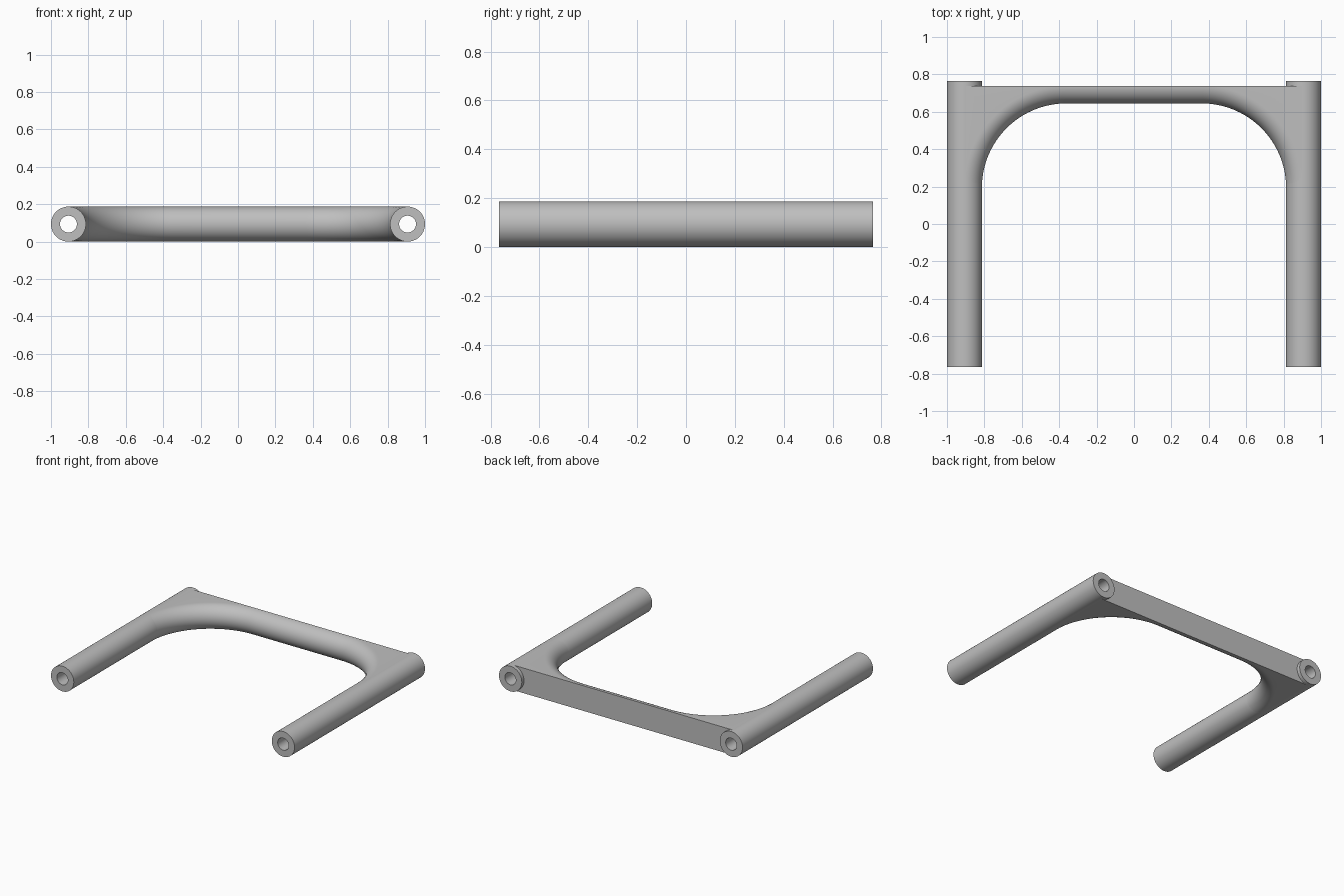
import bpy, bmesh, math
from mathutils import Vector, Matrix

if "Cube" in bpy.data.objects:
    bpy.data.objects.remove(bpy.data.objects["Cube"], do_unlink=True)

R = 0.0935            # tube outer radius
BORE = 0.045          # tube inner radius
TX = 1 - R            # tube axis offset
HALF = 0.765          # half tube length
BACK = 0.738          # flat rear face of the crossbar
BEND = 0.545          # bend radius of the crossbar centre line

grey = bpy.data.materials.new("plain grey")
grey.use_nodes = True
colour = (0.52, 0.52, 0.52, 1)
grey.diffuse_color = colour
grey.node_tree.nodes["Principled BSDF"].inputs["Base Color"].default_value = colour


def finish(bm, name):
    bmesh.ops.recalc_face_normals(bm, faces=bm.faces)
    mesh = bpy.data.meshes.new(name)
    bm.to_mesh(mesh)
    bm.free()
    obj = bpy.data.objects.new(name, mesh)
    bpy.context.collection.objects.link(obj)
    mesh.materials.append(grey)
    return obj


def smooth(obj):
    bpy.ops.object.select_all(action='DESELECT')
    obj.select_set(True)
    bpy.context.view_layer.objects.active = obj
    bpy.ops.object.shade_smooth_by_angle(angle=math.radians(30))


def skin(bm, rings, closed):
    pairs = list(zip(rings, rings[1:]))
    if closed:
        pairs.append((rings[-1], rings[0]))
    for a, b in pairs:
        n = len(a)
        for i in range(n):
            j = (i + 1) % n
            bm.faces.new((a[i], a[j], b[j], b[i]))


# Hollow side tube: a rectangular wall section revolved around the y axis
def tube(name, x, inner, outer, half):
    bm = bmesh.new()
    wall = [(inner, -half), (outer, -half), (outer, half), (inner, half)]
    steps = 96
    rings = []
    for k in range(steps):
        a = math.tau * k / steps
        rings.append([bm.verts.new((x + r * math.cos(a), y, R + r * math.sin(a)))
                      for r, y in wall])
    skin(bm, rings, True)
    return finish(bm, name)


for name, x in (("left_tube", TX), ("right_tube", -TX)):
    smooth(tube(name, x, BORE, R, HALF))

# Crossbar: a half-round front edge swept along two bends, with flat corner webs
bm = bmesh.new()
r = R - 0.0004
stations = []
bend = 40
for k in range(bend + 1):
    a = math.pi / 2 * k / bend
    d = Vector((math.cos(a), math.sin(a)))
    c = Vector((TX - BEND, BACK - BEND))
    web = d * BEND / max(d.x, d.y) * 1.0005
    stations.append((c + d * BEND, d, c + web))
stations += [(Vector((-p.x, p.y)), Vector((-d.x, d.y)), Vector((-w.x, w.y)))
             for p, d, w in reversed(stations)]
rings = []
for p, d, w in stations:
    ring = [bm.verts.new((w.x, w.y, R + r))]
    for i in range(25):
        t = math.pi * i / 24
        q = p - d * r * math.sin(t)
        ring.append(bm.verts.new((q.x, q.y, R + r * math.cos(t))))
    ring.append(bm.verts.new((w.x, w.y, R - r)))
    rings.append(ring)
skin(bm, rings, False)
bm.faces.new(rings[0])
bm.faces.new(rings[-1])
crossbar = finish(bm, "crossbar")

# Clear the crossbar out of both bores
cutters = []
for x in (TX, -TX):
    bm = bmesh.new()
    bmesh.ops.create_cone(bm, cap_ends=True, segments=48, radius1=0.07, radius2=0.07, depth=3,
                          matrix=Matrix.Translation((x, 0, R)) @ Matrix.Rotation(math.pi / 2, 4, 'X'))
    cutter = finish(bm, "bore_cutter")
    cutter.hide_render = True
    cutters.append(cutter)
    mod = crossbar.modifiers.new("bore", 'BOOLEAN')
    mod.operation = 'DIFFERENCE'
    mod.solver = 'EXACT'
    mod.object = cutter
bpy.context.view_layer.objects.active = crossbar
for mod in list(crossbar.modifiers):
    bpy.ops.object.modifier_apply(modifier=mod.name)
for cutter in cutters:
    bpy.data.objects.remove(cutter, do_unlink=True)
smooth(crossbar)
